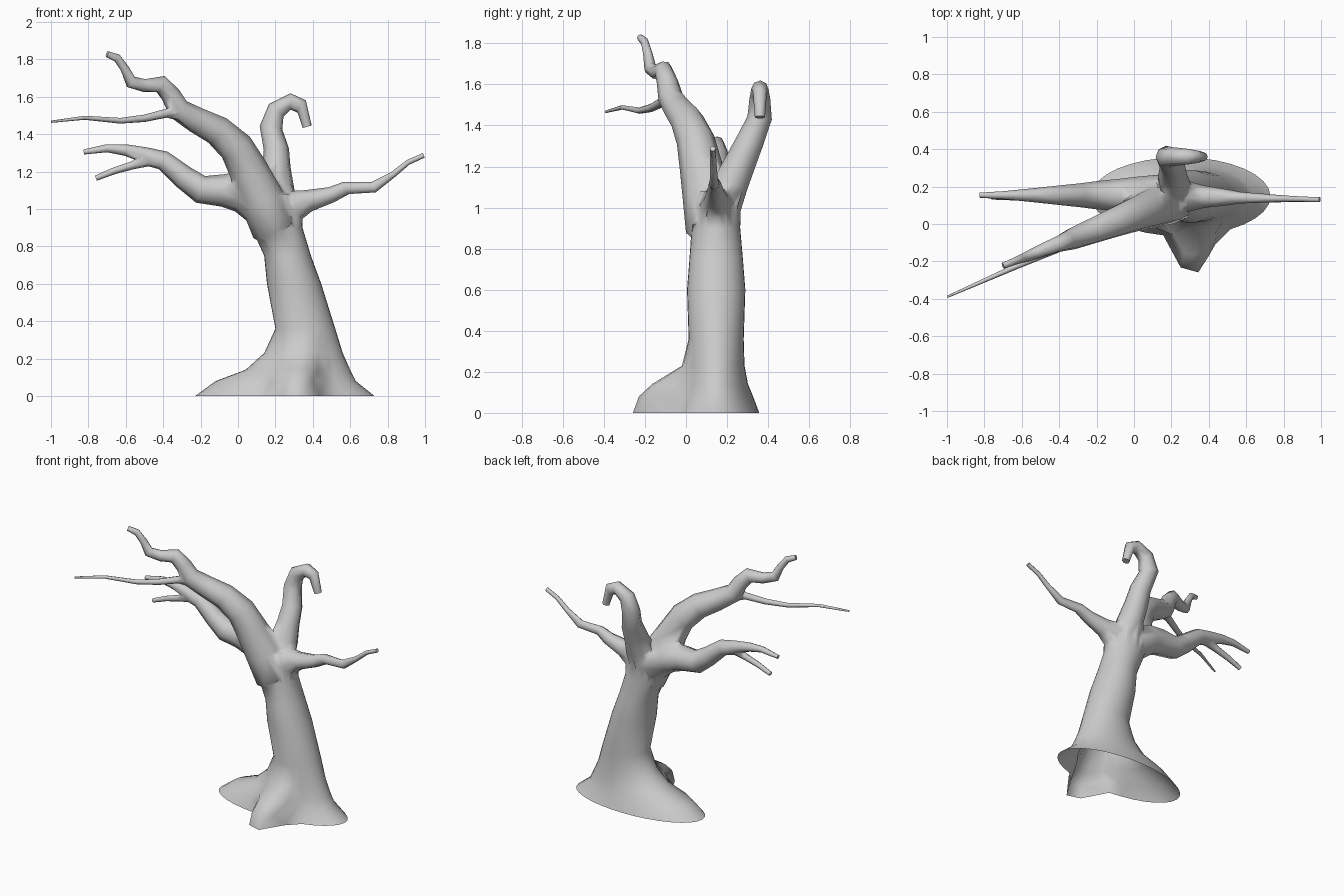
import bpy, bmesh, math
from mathutils import Vector

if "Cube" in bpy.data.objects:
    bpy.data.objects.remove(bpy.data.objects["Cube"])


def circle(sides):
    return [(math.cos(2 * math.pi * k / sides), math.sin(2 * math.pi * k / sides))
            for k in range(sides)]


def loft(name, rings):
    """Closed skin through a list of equal-sized point rings."""
    bm = bmesh.new()
    loops = [[bm.verts.new(p) for p in ring] for ring in rings]
    n = len(loops[0])
    for a, b in zip(loops, loops[1:]):
        for i in range(n):
            j = (i + 1) % n
            bm.faces.new((a[i], a[j], b[j], b[i]))
    bm.faces.new(loops[0][::-1])
    bm.faces.new(loops[-1])
    bmesh.ops.recalc_face_normals(bm, faces=bm.faces)
    me = bpy.data.meshes.new(name)
    bm.to_mesh(me)
    bm.free()
    ob = bpy.data.objects.new(name, me)
    bpy.context.collection.objects.link(ob)
    return ob


def branch(name, profile, depth, r0, r1, power=1):
    """Tapered tube along a front-view (x, z) profile; depth gives y."""
    pts = [Vector((x, depth(x, z), z)) for x, z in profile]
    last = len(pts) - 1
    rings, u = [], Vector((0, 1, 0.1))
    for i, c in enumerate(pts):
        t = Vector()
        if i > 0:
            t += (c - pts[i - 1]).normalized()
        if i < last:
            t += (pts[i + 1] - c).normalized()
        t.normalize()
        u = (u - t * u.dot(t)).normalized()
        v = t.cross(u)
        r = 1.04 * (r1 + (r0 - r1) * (1 - i / last) ** power)
        rings.append([c + r * (a * u + b * v) for a, b in circle(8)])
    return loft(name, rings)


def root_bump(x, z):
    """Forward push of the front root, fading out up the trunk."""
    fade = max(0, min(1, (.25 - z) / .14))
    return .2 * fade * math.exp(-((x - .32) / .11) ** 4)


# Trunk with flared roots: z, centre x, half width, half depth
rings = []
for z, cx, rx, ry in [(0, .25, .48, .21), (.08, .255, .375, .18), (.14, .32, .28, .155),
                      (.23, .35, .21, .138), (.36, .36, .16, .134), (.6, .3, .145, .142),
                      (.75, .265, .125, .13), (.9, .21, .135, .117),
                      (1.01, .185, .145, .115), (1.08, .19, .1, .09)]:
    ring = []
    for a, b in circle(32):
        x = cx + rx * a
        push = root_bump(x, z) if b < 0 else 0
        ring.append((x, .147 + ry * b - push, z))
    rings.append(ring)
tree = loft("tree", rings)

# Limbs and twigs
upper_left = branch("upper_left_limb", [
    (.2, .9), (.13, 1.05), (.06, 1.2), (-.01, 1.33), (-.11, 1.42), (-.22, 1.475),
    (-.32, 1.535), (-.36, 1.61), (-.41, 1.672), (-.5, 1.66), (-.575, 1.675),
    (-.605, 1.75), (-.645, 1.81), (-.7, 1.828)],
    lambda x, z: .05 + .39 * x, .125, .016, 1.5)
upper_left_twig = branch("upper_left_twig", [
    (-.27, 1.505), (-.38, 1.513), (-.5, 1.485), (-.63, 1.472), (-.82, 1.488), (-.998, 1.467)],
    lambda x, z: .05 + .44 * x, .028, .006)
lower_left = branch("lower_left_limb", [
    (.15, 1.0), (.02, 1.08), (-.08, 1.1), (-.2, 1.105), (-.29, 1.17), (-.4, 1.26),
    (-.5, 1.29), (-.6, 1.315), (-.7, 1.325), (-.825, 1.305)],
    lambda x, z: .154, .108, .013, 1.15)
lower_left_twig = branch("lower_left_twig", [
    (-.43, 1.268), (-.56, 1.235), (-.66, 1.205), (-.76, 1.165)],
    lambda x, z: .145, .025, .014)
right = branch("right_limb", [
    (.2, 1.0), (.3, 1.02), (.38, 1.045), (.5, 1.077), (.57, 1.115), (.73, 1.11),
    (.83, 1.185), (.91, 1.25), (.993, 1.287)],
    lambda x, z: .155 - .025 * x, .1, .013, 2.4)
back = branch("back_limb", [
    (.2, 1.02), (.215, 1.12), (.205, 1.22), (.205, 1.32), (.175, 1.44), (.205, 1.53),
    (.285, 1.577), (.338, 1.558), (.37, 1.44)],
    lambda x, z: min(.36, .175 + .45 * (z - 1.02)), .09, .024)

# Fuse everything into one skin
bpy.context.view_layer.objects.active = tree
tree.select_set(True)
for limb in (upper_left, upper_left_twig, lower_left, lower_left_twig, right, back):
    mod = tree.modifiers.new("fuse", 'BOOLEAN')
    mod.operation = 'UNION'
    mod.solver = 'EXACT'
    mod.object = limb
    bpy.ops.object.modifier_apply(modifier=mod.name)
    bpy.data.objects.remove(limb, do_unlink=True)

# Open the underside and soften the crotches
bm = bmesh.new()
bm.from_mesh(tree.data)
under = [f for f in bm.faces if all(v.co.z < .001 for v in f.verts)]
bmesh.ops.delete(bm, geom=under, context='FACES')
bmesh.ops.remove_doubles(bm, verts=bm.verts, dist=.002)
bmesh.ops.triangulate(bm, faces=bm.faces)
bm.normal_update()
creases = {v for e in bm.edges if len(e.link_faces) == 2
           and e.calc_face_angle_signed(0) < -.6
           for v in e.verts if v.co.z > .85}
bmesh.ops.smooth_vert(bm, verts=list(creases), factor=.5,
                      use_axis_x=True, use_axis_y=True, use_axis_z=True)
bm.to_mesh(tree.data)
bm.free()
bpy.ops.object.shade_smooth_by_angle(angle=math.radians(75))
